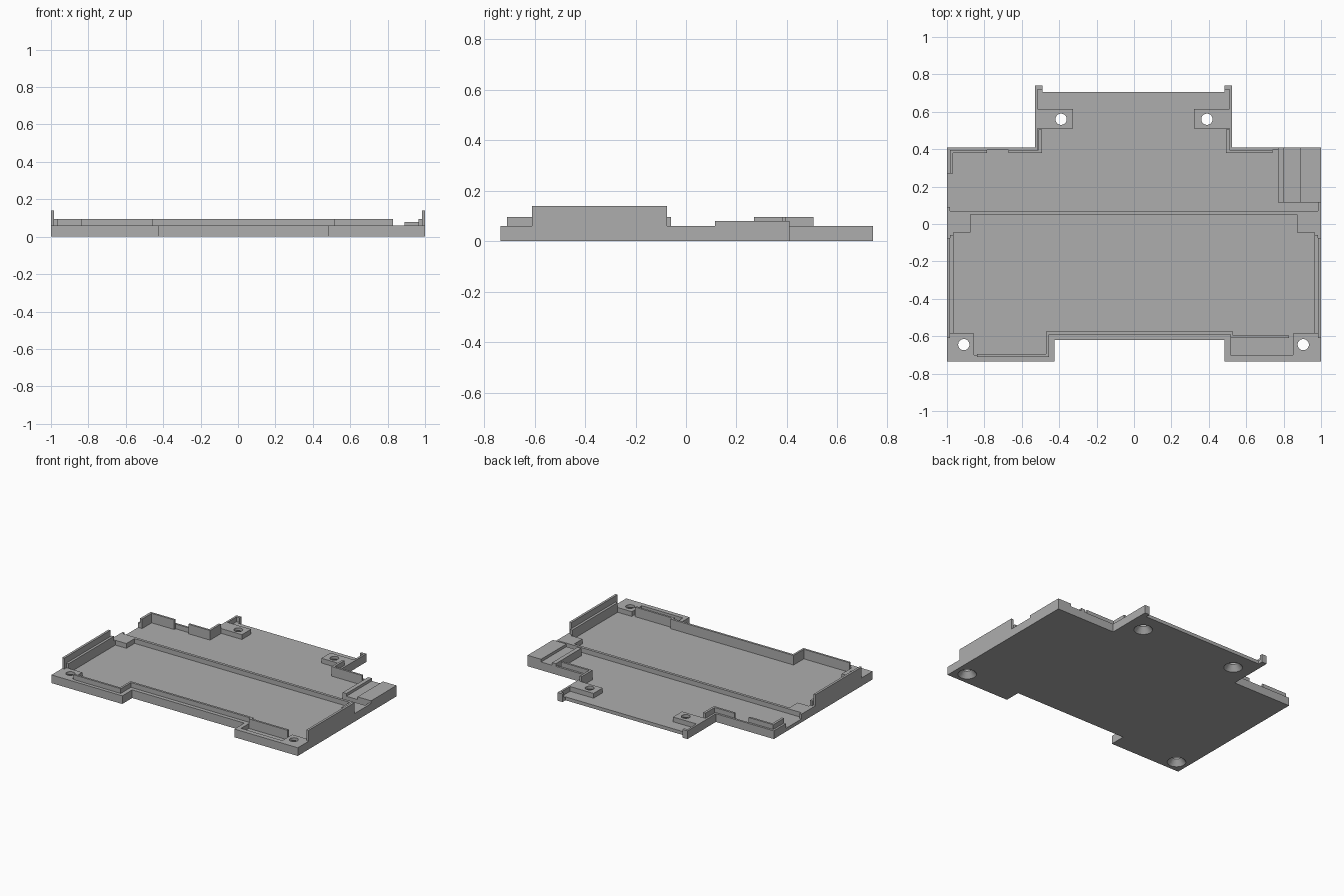
import bpy, bmesh

cube = bpy.data.objects.get("Cube")
if cube:
    bpy.data.objects.remove(cube)

FLOOR, RIM, LIP, WALL, STEP = 0.025, 0.06, 0.095, 0.14, 0.08

grey = bpy.data.materials.new("plain grey")
grey.use_nodes = True
colour = (0.42, 0.42, 0.42, 1)
grey.diffuse_color = colour
grey.node_tree.nodes["Principled BSDF"].inputs["Base Color"].default_value = colour


def prism(name, points, z0, z1):
    """Extrude a flat outline between two heights."""
    bm = bmesh.new()
    face = bm.faces.new([bm.verts.new((x, y, z0)) for x, y in points])
    result = bmesh.ops.extrude_face_region(bm, geom=[face])
    top = [v for v in result["geom"] if isinstance(v, bmesh.types.BMVert)]
    bmesh.ops.translate(bm, verts=top, vec=(0, 0, z1 - z0))
    bmesh.ops.recalc_face_normals(bm, faces=bm.faces)
    mesh = bpy.data.meshes.new(name)
    bm.to_mesh(mesh)
    bm.free()
    mesh.materials.append(grey)
    ob = bpy.data.objects.new(name, mesh)
    bpy.context.collection.objects.link(ob)
    return ob


def box(name, x0, x1, y0, y1, z0, z1):
    return prism(name, [(x0, y0), (x1, y0), (x1, y1), (x0, y1)], z0, z1)


def cut(target, cutter):
    cutter.hide_render = True
    mod = target.modifiers.new("cut", "BOOLEAN")
    mod.operation = "DIFFERENCE"
    mod.solver = "EXACT"
    mod.object = cutter
    bpy.context.view_layer.objects.active = target
    bpy.ops.object.modifier_apply(modifier=mod.name)
    bpy.data.objects.remove(cutter)


# Tray body: stepped outline with two hooks at the back
tray = prism("tray", [
    (-1, 0.41), (-0.53, 0.41), (-0.53, 0.74), (-0.49, 0.74), (-0.49, 0.705),
    (0.485, 0.705), (0.485, 0.74), (0.525, 0.74), (0.525, 0.41), (1, 0.41),
    (1, -0.735), (0.485, -0.735), (0.485, -0.62), (-0.425, -0.62),
    (-0.425, -0.735), (-1, -0.735)], 0, RIM)

# Recesses that leave the rim, pads, side blocks and cross rib standing
recesses = [
    (-0.985, 0.77, 0.07, 0.395),      # rear bay
    (0.76, 0.983, 0.07, 0.115),       # passage beside the rib
    (-1.1, -0.9, 0.09, 0.27),         # side opening
    (-0.515, 0.51, 0.38, 0.51),       # neck
    (-0.325, 0.32, 0.50, 0.63),       # between the rear pads
    (-0.515, 0.51, 0.615, 0.72),      # rear edge
    (-0.965, 0.965, -0.585, -0.045),  # main bay
    (-0.875, 0.872, -0.06, 0.05),     # between the side blocks
    (-0.855, -0.46, -0.70, -0.57),    # front left pocket
    (0.515, 0.85, -0.70, -0.57),      # front right pocket
]
for x0, x1, y0, y1 in recesses:
    cut(tray, box("recess_cutter", x0, x1, y0, y1, FLOOR, 0.2))

# Countersunk screw holes
for x, y in [(-0.39, 0.56), (0.39, 0.56), (-0.91, -0.645), (0.905, -0.645)]:
    for wide, narrow, z0, z1 in [(0.064, 0.03, -0.002, 0.04), (0.03, 0.03, 0.03, 0.1)]:
        bpy.ops.mesh.primitive_cone_add(
            vertices=32, radius1=wide, radius2=narrow, depth=z1 - z0,
            location=(x, y, (z0 + z1) / 2))
        cut(tray, bpy.context.object)

# Tall side walls with an inner ledge
for name, side in (("left", 1), ("right", -1)):
    xs = sorted((side, side * 0.983))
    box(name + "_wall", *xs, -0.61, -0.075, RIM, WALL)
    xs = sorted((side * 0.983, side * 0.965))
    box(name + "_ledge", *xs, -0.585, -0.06, FLOOR, LIP)

# Thin locating lips standing on the floor
prism("front_lip", [
    (-0.84, -0.71), (-0.455, -0.71), (-0.455, -0.592), (0.515, -0.592),
    (0.515, -0.61), (0.83, -0.61), (0.83, -0.595), (0.53, -0.595),
    (0.53, -0.576), (-0.47, -0.576), (-0.47, -0.695), (-0.84, -0.695)],
    FLOOR, LIP)
prism("rear_corner_lip", [
    (-0.985, 0.27), (-0.967, 0.27), (-0.967, 0.38), (-0.785, 0.38),
    (-0.785, 0.395), (-0.985, 0.395)], FLOOR, LIP)
for name, side, end in (("left", 1, 0.74), ("right", -1, 0.67)):
    prism(name + "_neck_lip", [(side * x, y) for x, y in (
        (end, 0.38), (0.493, 0.38), (0.493, 0.505), (0.51, 0.505),
        (0.51, 0.395), (end, 0.395))], FLOOR, LIP)

# Raised strips on the rear side block, with a channel between
box("channel_ridge", 0.77, 0.80, 0.115, 0.41, RIM, STEP)
box("raised_step", 0.89, 1, 0.115, 0.41, RIM, STEP)
